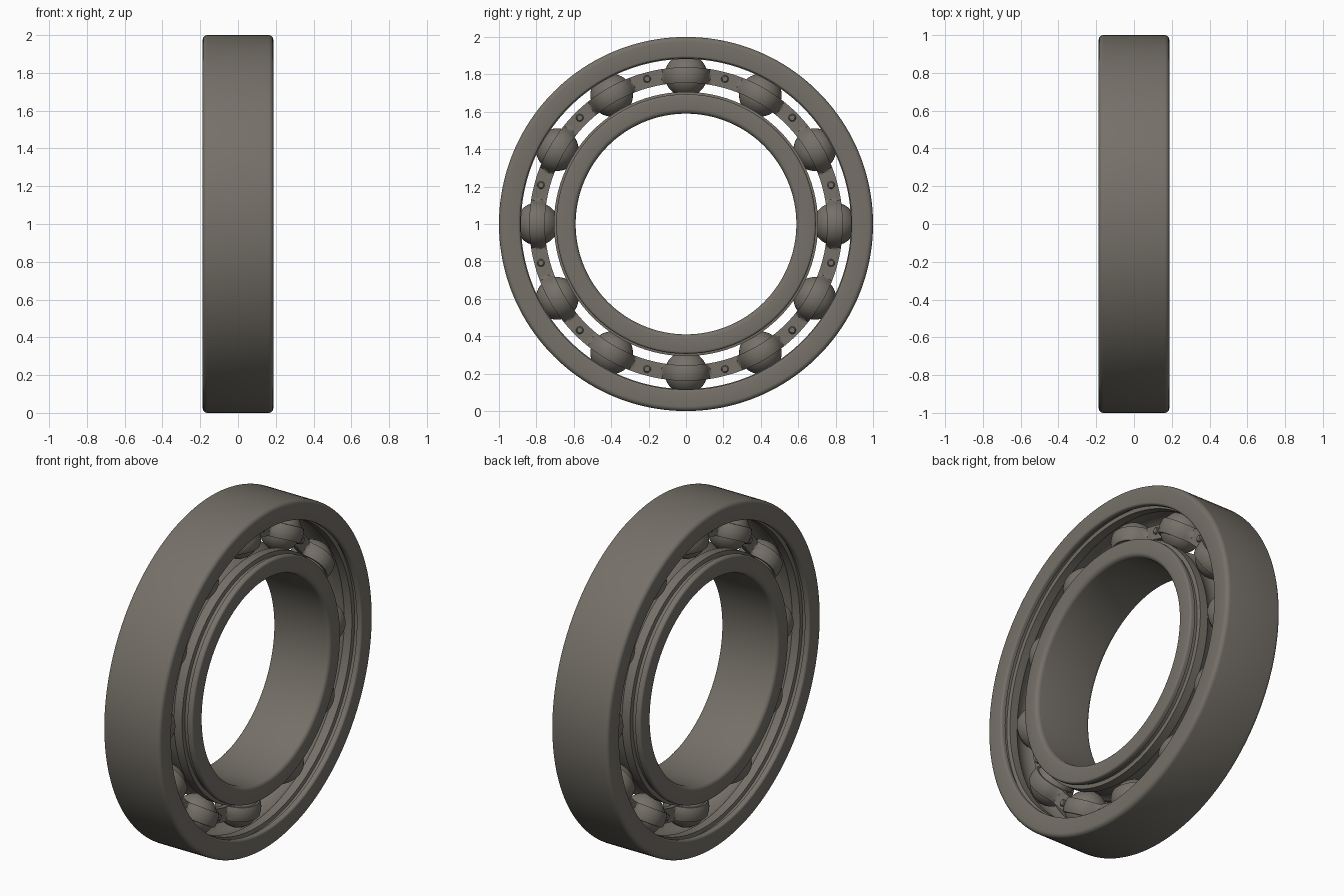
import bpy, bmesh, math
from mathutils import Vector, Matrix

if "Cube" in bpy.data.objects:
    bpy.data.objects.remove(bpy.data.objects["Cube"])

CZ = 1.0            # height of the bearing axis (axis runs along x)
PITCH = 0.795       # radius of the ball circle
BALLS = 12
BALL_R = 0.114

steel = bpy.data.materials.new("warm grey steel")
steel.diffuse_color = (0.18, 0.165, 0.14, 1)
steel.use_nodes = True
steel.node_tree.nodes["Principled BSDF"].inputs["Base Color"].default_value = steel.diffuse_color


def polar(x, r, a):
    return Vector((x, r * math.sin(a), CZ + r * math.cos(a)))


def finish(name, bm, angle=35):
    bmesh.ops.recalc_face_normals(bm, faces=bm.faces)
    me = bpy.data.meshes.new(name)
    bm.to_mesh(me)
    bm.free()
    me.materials.append(steel)
    me.shade_smooth()
    me.set_sharp_from_angle(angle=math.radians(angle))
    ob = bpy.data.objects.new(name, me)
    bpy.context.collection.objects.link(ob)
    return ob


def sweep(name, section, steps, angle=35):
    """Join closed cross-sections round the axis; section(a) gives (x, r) points."""
    bm = bmesh.new()
    loops = []
    for i in range(steps):
        a = 2 * math.pi * i / steps
        loops.append([bm.verts.new(polar(x, r, a)) for x, r in section(a)])
    n = len(loops[0])
    for i in range(steps):
        p, q = loops[i], loops[(i + 1) % steps]
        for j in range(n):
            k = (j + 1) % n
            bm.faces.new((p[j], p[k], q[k], q[j]))
    return finish(name, bm, angle)


def fillet(x, r, rad, a0, a1, n=5):
    return [(x + rad * math.cos(math.radians(a0 + (a1 - a0) * i / n)),
             r + rad * math.sin(math.radians(a0 + (a1 - a0) * i / n))) for i in range(n + 1)]


def groove(land):
    """Half of the ball track, from the shoulder to the middle."""
    rad, d = BALL_R + 0.003, land - PITCH
    end = math.acos(abs(d) / rad)
    s = 1 if d > 0 else -1
    return [(rad * math.sin(end * (1 - i / 8)), PITCH + s * rad * math.cos(end * (1 - i / 8)))
            for i in range(9)]


def ring(name, half):
    """Mirror a half profile that starts and ends on x = 0."""
    prof = half + [(-x, r) for x, r in reversed(half[1:-1])]
    return sweep(name, lambda a: prof, 160)


W = 0.187
# outer ring: rounded rim, seal notch, shoulder, ball track
ring("outer_ring", [(0, 1.0)] + fillet(W - 0.025, 0.975, 0.025, 90, 0)
     + fillet(W - 0.012, 0.898, 0.012, 0, -90, 3)
     + [(0.158, 0.886), (0.150, 0.903), (0.132, 0.903), (0.128, 0.882)] + groove(0.882))

# inner ring: rounded bore, seal step, shoulder, ball track
ring("inner_ring", [(0, 0.59)] + fillet(W - 0.025, 0.615, 0.025, -90, 0)
     + fillet(W - 0.012, 0.682, 0.012, 0, 90, 3)
     + [(0.155, 0.694), (0.150, 0.684), (0.132, 0.684), (0.128, 0.706)] + groove(0.706))

# balls
bm = bmesh.new()
for i in range(BALLS):
    pos = polar(0, PITCH, 2 * math.pi * i / BALLS)
    bmesh.ops.create_uvsphere(bm, u_segments=36, v_segments=20, radius=BALL_R,
                              matrix=Matrix.Translation(pos))
finish("balls", bm)


# cage: two pressed halves, flat between balls and domed over each ball
def dome(r, a, rad, flat, k):
    step = 2 * math.pi / BALLS
    da = (a + step / 2) % step - step / 2
    d2 = r * r + PITCH * PITCH - 2 * r * PITCH * math.cos(da)
    v = rad * rad - d2
    s = math.copysign(math.sqrt(abs(v)), v)
    h = max(k - abs(s - flat), 0) / k
    return max(s, flat) + h * h * k / 4


R0, R1 = 0.755, 0.838
RADII = [R0 + (R1 - R0) * i / 6 for i in range(7)]
for side, label in ((1, "right"), (-1, "left")):
    def section(a):
        outer = [(side * dome(r, a, BALL_R + 0.011, 0.016, 0.04), r) for r in RADII]
        inner = [(side * dome(r, a, BALL_R + 0.001, 0.0, 0.01), r) for r in reversed(RADII)]
        return outer + inner
    sweep("cage_half_" + label, section, BALLS * 44, 50)

# rivets midway between balls, with low rounded heads on both sides
bm = bmesh.new()
PROFILE = [(-0.028, 0.014), (-0.024, 0.019), (-0.016, 0.020),
           (0.016, 0.020), (0.024, 0.019), (0.028, 0.014)]
for i in range(BALLS):
    c = polar(0, 0.803, 2 * math.pi * (i + 0.5) / BALLS)
    rows = [[bm.verts.new(c + Vector((x, r * math.cos(t * math.pi / 10), r * math.sin(t * math.pi / 10))))
             for t in range(20)] for x, r in PROFILE]
    for p, q in zip(rows, rows[1:]):
        for t in range(20):
            u = (t + 1) % 20
            bm.faces.new((p[t], p[u], q[u], q[t]))
    bm.faces.new(rows[0])
    bm.faces.new(rows[-1])
finish("rivets", bm)
